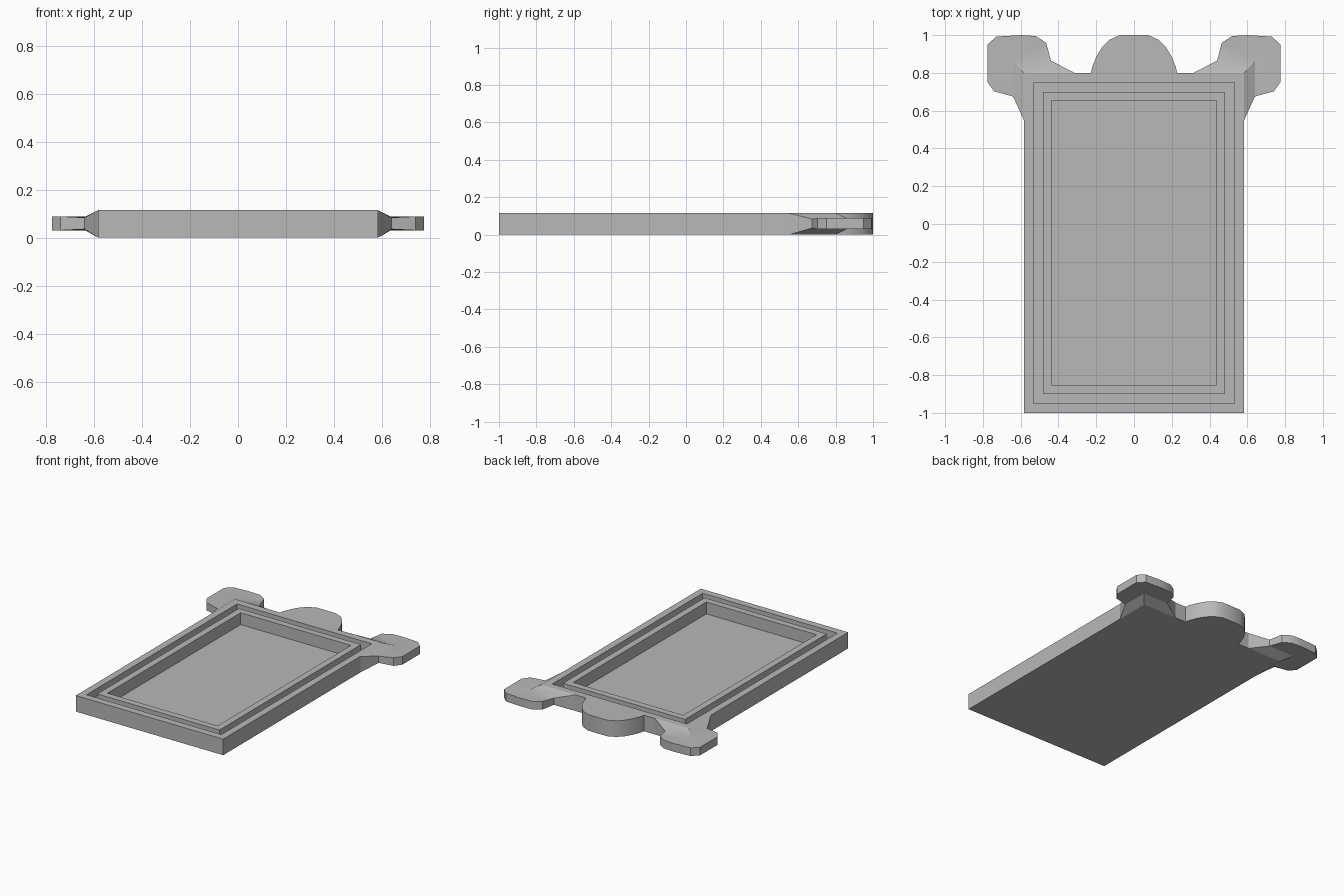
import bpy, bmesh, math

if "Cube" in bpy.data.objects:
    bpy.data.objects.remove(bpy.data.objects["Cube"], do_unlink=True)

HALF_W, FRONT, BACK, TOP = 0.583, -1.0, 0.8, 0.115

stone = bpy.data.materials.new("plain grey")
stone.use_nodes = True
grey = (0.48, 0.48, 0.48, 1)
stone.diffuse_color = grey
stone.node_tree.nodes["Principled BSDF"].inputs["Base Color"].default_value = grey


def finish(bm, name, smooth=False):
    bmesh.ops.recalc_face_normals(bm, faces=bm.faces[:])
    mesh = bpy.data.meshes.new(name)
    bm.to_mesh(mesh)
    bm.free()
    mesh.materials.append(stone)
    obj = bpy.data.objects.new(name, mesh)
    bpy.context.collection.objects.link(obj)
    if smooth:
        bpy.ops.object.select_all(action='DESELECT')
        obj.select_set(True)
        bpy.context.view_layer.objects.active = obj
        bpy.ops.object.shade_smooth_by_angle(angle=math.radians(30))
    return obj


# Tray: nested rectangles give the rim, the groove, the ridge and the recess
bm = bmesh.new()
rings = []
for inset, z in [(0, 0), (0, TOP), (0.05, TOP), (0.05, 0.06), (0.1, 0.06),
                 (0.1, TOP), (0.147, TOP), (0.147, 0.03)]:
    x, y0, y1 = HALF_W - inset, FRONT + inset, BACK - inset
    rings.append([bm.verts.new((px, py, z))
                  for px, py in ((-x, y0), (x, y0), (x, y1), (-x, y1))])
for a, b in zip(rings, rings[1:]):
    for i in range(4):
        j = (i + 1) % 4
        bm.faces.new((a[i], a[j], b[j], b[i]))
bm.faces.new(rings[0])
bm.faces.new(rings[-1])
finish(bm, "tray")

# Rounded lobe in the middle of the back edge
half = [(0.228, BACK), (0.222, 0.83), (0.2, 0.885), (0.17, 0.935),
        (0.13, 0.975), (0.075, 1.0)]
outline = half + [(-x, y) for x, y in reversed(half)]
bm = bmesh.new()
base = bm.faces.new([bm.verts.new((x, y, 0)) for x, y in outline])
top = bmesh.ops.extrude_face_region(bm, geom=[base])
bmesh.ops.translate(bm, vec=(0, 0, TOP),
                    verts=[v for v in top["geom"] if isinstance(v, bmesh.types.BMVert)])
finish(bm, "back_lobe", smooth=True)

# Corner ears: a thin plate whose neck swells to the full tray thickness
MID = TOP / 2 + 0.002
NECK, EDGE = 0.024, 0.029
ear = [(0.44, 0.865, NECK), (0.465, 0.96, EDGE), (0.52, 0.995, EDGE),
       (0.6, 1.0, EDGE), (0.73, 0.992, EDGE), (0.775, 0.95, EDGE),
       (0.775, 0.75, EDGE), (0.74, 0.702, EDGE), (0.64, 0.675, NECK)]


def build_ear(side, name):
    bm = bmesh.new()
    levels = []
    for s in (-1, 1):
        def vert(x, y, h=None):
            z = MID + s * h if h else (TOP if s > 0 else 0)
            return bm.verts.new((side * x, y, z))
        rim = [vert(*p) for p in ear]
        fold = vert(0.64, 0.865, 0.027)
        roots = [vert(0.315, BACK), vert(HALF_W, BACK), vert(HALF_W, 0.55)]
        # Flat plate, then the two sloping shoulders
        for a, b in zip(rim, rim[1:]):
            bm.faces.new((fold, a, b))
        bm.faces.new((roots[0], rim[0], fold, roots[1]))
        bm.faces.new((roots[1], fold, rim[-1], roots[2]))
        levels.append([roots[0]] + rim + [roots[2]])
    low, high = levels
    for i in range(len(low) - 1):
        bm.faces.new((low[i], low[i + 1], high[i + 1], high[i]))
    finish(bm, name, smooth=True)


build_ear(1, "left_ear")
build_ear(-1, "right_ear")
